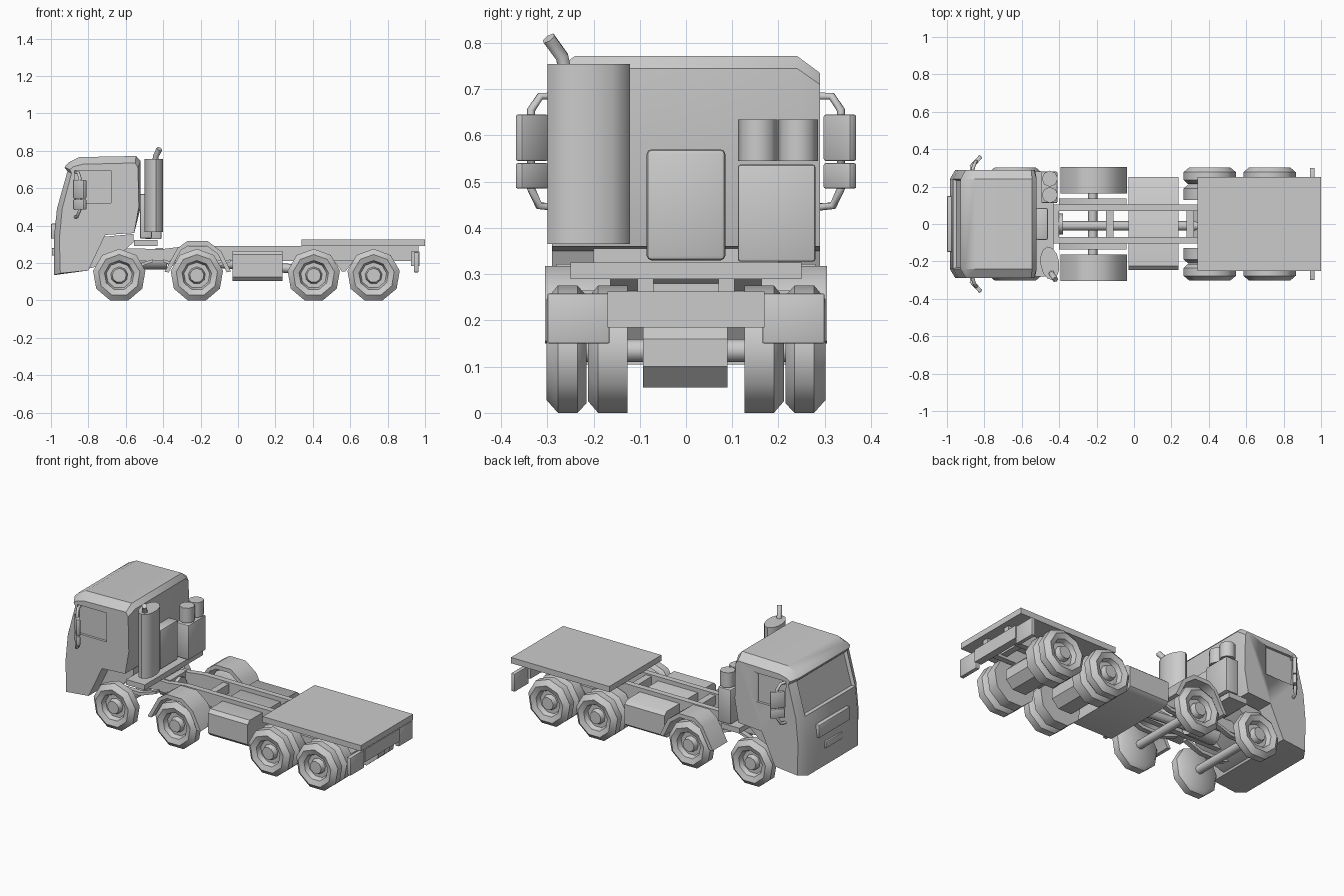
import bpy, bmesh
from math import radians, pi
from mathutils import Vector, Matrix

if "Cube" in bpy.data.objects:
    bpy.data.objects.remove(bpy.data.objects["Cube"])


def finish(bm, name, bevel=0, smooth=40):
    bmesh.ops.recalc_face_normals(bm, faces=bm.faces)
    me = bpy.data.meshes.new(name)
    bm.to_mesh(me)
    bm.free()
    ob = bpy.data.objects.new(name, me)
    bpy.context.collection.objects.link(ob)
    bpy.ops.object.select_all(action='DESELECT')
    bpy.context.view_layer.objects.active = ob
    ob.select_set(True)
    if bevel:
        m = ob.modifiers.new("bevel", 'BEVEL')
        m.width, m.segments, m.limit_method = bevel, 2, 'ANGLE'
        bpy.ops.object.modifier_apply(modifier="bevel")
    bpy.ops.object.shade_smooth_by_angle(angle=radians(smooth))
    return ob


def box(name, x0, x1, y0, y1, z0, z1, bevel=0, turn=0):
    bm = bmesh.new()
    c = Vector(((x0 + x1) / 2, (y0 + y1) / 2, (z0 + z1) / 2))
    mat = Matrix.Translation(c) @ Matrix.Rotation(turn, 4, 'Z') @ Matrix.Diagonal((x1 - x0, abs(y1 - y0), z1 - z0, 1))
    bmesh.ops.create_cube(bm, size=1, matrix=mat)
    return finish(bm, name, bevel)


def loft(bm, rings, caps=True):
    vs = [[bm.verts.new(p) for p in r] for r in rings]
    n = len(vs[0])
    strips = [[bm.faces.new((a[i], a[(i + 1) % n], b[(i + 1) % n], b[i])) for i in range(n)]
              for a, b in zip(vs, vs[1:])]
    if caps:
        bm.faces.new(vs[0])
        bm.faces.new(vs[-1])
    return strips


def prism(name, pts, y0, y1, bevel=0):
    bm = bmesh.new()
    loft(bm, [[(x, y, z) for x, z in pts] for y in (y0, y1)])
    return finish(bm, name, bevel)


def rod(name, a, b, r, sides=8, sx=1, sy=1):
    a, b = Vector(a), Vector(b)
    d = b - a
    bm = bmesh.new()
    mat = Matrix.Translation((a + b) / 2) @ d.to_track_quat('Z', 'Y').to_matrix().to_4x4() @ Matrix.Diagonal((sx, sy, 1, 1))
    bmesh.ops.create_cone(bm, cap_ends=True, segments=sides, radius1=r, radius2=r, depth=d.length, matrix=mat)
    return finish(bm, name, 0, 50)


def tube(name, pts, r):
    cu = bpy.data.curves.new(name, 'CURVE')
    cu.dimensions, cu.bevel_depth, cu.bevel_resolution, cu.use_fill_caps = '3D', r, 1, True
    sp = cu.splines.new('POLY')
    sp.points.add(len(pts) - 1)
    for p, q in zip(sp.points, pts):
        p.co = (*q, 1)
    ob = bpy.data.objects.new(name, cu)
    bpy.context.collection.objects.link(ob)


def wheel(name, x, side, profile, sides=9):
    # radius / y profile spun about the axle, flat on the ground
    bm = bmesh.new()
    vs = [bm.verts.new((0, y * side, -r)) for r, y in profile]
    es = [bm.edges.new(e) for e in zip(vs, vs[1:])]
    bmesh.ops.rotate(bm, verts=vs, matrix=Matrix.Rotation(pi / sides, 3, 'Y'))
    bmesh.ops.spin(bm, geom=vs + es, axis=(0, 1, 0), cent=(0, 0, 0), angle=2 * pi, steps=sides)
    bmesh.ops.remove_doubles(bm, verts=bm.verts, dist=1e-4)
    bmesh.ops.translate(bm, verts=bm.verts, vec=(x, 0, 0.1335))
    finish(bm, name, 0, 45)


# Cab: centre profile and narrower side profile (x, z, x_side, z_side)
cab_rows = [(-.985, .135, -.95, .145), (-.985, .33, -.955, .33), (-.968, .49, -.94, .49),
            (-.912, .69, -.89, .68), (-.928, .712, -.90, .70), (-.905, .738, -.88, .715),
            (-.85, .766, -.83, .728), (-.545, .772, -.55, .735), (-.52, .745, -.535, .71),
            (-.52, .5, -.53, .5), (-.555, .36, -.555, .36), (-.71, .35, -.71, .35), (-.80, .16, -.80, .16)]
bm = bmesh.new()
side_ring = lambda y: [(c, y, d) for a, b, c, d in cab_rows]
mid_ring = lambda y: [(a, y, b) for a, b, c, d in cab_rows]
strips = loft(bm, [side_ring(-.29), mid_ring(-.24), mid_ring(.24), side_ring(.29)])
bmesh.ops.recalc_face_normals(bm, faces=bm.faces)
bmesh.ops.inset_individual(bm, faces=[strips[1][2]], thickness=.012, depth=-.018)
cab = finish(bm, "cab", 0, 35)

# Side window recesses
for s in (1, -1):
    cut = prism("window_cutter", [(-.865, .52), (-.68, .52), (-.68, .695), (-.875, .695)], s * .275, s * .35)
    m = cab.modifiers.new("window", 'BOOLEAN')
    m.object, m.operation, m.solver = cut, 'DIFFERENCE', 'EXACT'
    bpy.context.view_layer.objects.active = cab
    bpy.ops.object.modifier_apply(modifier="window")
    bpy.data.objects.remove(cut)

# Front details and engine under the cab
box("grille_panel", -1.0, -.96, -.15, .15, .33, .41, .006)
box("bumper_slot", -.995, -.97, -.08, .08, .24, .28, .004)
prism("engine_housing", [(-.80, .17), (-.72, .34), (-.56, .355), (-.56, .31), (-.68, .2)], -.2, .2)
box("rear_platform", -.555, -.43, -.28, .28, .29, .322)

# Mirrors and their brackets
for s in (1, -1):
    tube("mirror_bracket", [(-.865, s * .28, .685), (-.855, s * .315, .685), (-.845, s * .335, .655),
                            (-.845, s * .335, .485), (-.86, s * .318, .448), (-.87, s * .285, .445)], .009)
    for z0, z1 in ((.545, .645), (.485, .54)):
        box("mirror", -.885, -.805, s * .333 - .011, s * .333 + .011, z0, z1, .004, s * radians(47))

# Equipment behind the cab
bm = bmesh.new()
mat = Matrix.Translation((-.45, -.21, .56)) @ Matrix.Rotation(radians(8), 4, 'Z') @ Matrix.Diagonal((.05, .09, 1, 1))
bmesh.ops.create_cone(bm, cap_ends=True, segments=12, radius1=1, radius2=1, depth=.39, matrix=mat)
finish(bm, "exhaust_silencer", 0, 50)
tube("exhaust_tip", [(-.44, -.262, .74), (-.44, -.268, .77), (-.42, -.297, .81)], .016)
box("air_cleaner", -.525, -.46, -.085, .085, .33, .57, .01)
box("equipment_cabinet", -.495, -.41, .112, .28, .327, .537, .006)
for y in (.155, .242):
    rod("canister", (-.45, y, .545), (-.45, y, .635), .043)

# Chassis
for s in (1, -1):
    prism("frame_rail", [(-.80, .21), (.96, .21), (.96, .29), (-.28, .29), (-.40, .275), (-.80, .28)],
          s * .07, s * .105)
    box("tail_hanger", .94, .965, s * .07, s * .105, .205, .29)
for x in (-.42, -.13, .3, .565, .85):
    box("cross_member", x - .02, x + .02, -.08, .08, .225, .28)
rod("gearbox", (-.56, 0, .22), (-.38, 0, .22), .055)
rod("drive_shaft", (-.40, -.01, .22), (.42, -.01, .16), .025)
box("load_deck", .34, 1.0, -.25, .25, .29, .325)
oct_tank = [(-.245, .125), (-.225, .105), (.225, .105), (.25, .125), (.25, .245), (.225, .265), (-.225, .265), (-.245, .245)]
bm = bmesh.new()
loft(bm, [[(x, y, z) for y, z in oct_tank] for x in (-.03, .237)])
finish(bm, "fuel_tank")

# Rear bumper bar and lamp boxes
box("rear_bar", .925, .97, -.17, .17, .185, .262)
for s in (1, -1):
    box("rear_lamp_box", .94, .965, s * .165, s * .3, .15, .258, .004)

# Axles, springs and differentials
axles = (-.635, -.22, .405, .725)
for i, x in enumerate(axles):
    rod("axle", (x, -.23, .135), (x, .23, .135), .025)
    if i > 1:
        prism("differential", [(x - .045, .055), (x + .045, .055), (x + .09, .1), (x + .09, .16),
                               (x + .045, .205), (x - .045, .205), (x - .09, .16), (x - .09, .1)], -.093, .09)
    else:
        for s in (1, -1):
            prism("leaf_spring", [(x - .18, .205), (x - .07, .165), (x + .07, .165), (x + .18, .205),
                                  (x + .18, .22), (x + .07, .185), (x - .07, .185), (x - .18, .22)], s * .105, s * .135)
for s in (1, -1):
    prism("bogie_pivot", [(.51, .215), (.62, .215), (.575, .155), (.555, .155)], s * .085, s * .13)

# Wheels: dished outer tyre, plus an inner twin on the two rear axles
outer = [(0, .292), (.038, .292), (.046, .262), (.07, .262), (.08, .29), (.112, .302), (.142, .277),
         (.142, .235), (.12, .215), (0, .215)]
inner = [(0, .212), (.115, .212), (.142, .19), (.142, .15), (.142, .127), (0, .127)]
for i, x in enumerate(axles):
    for s in (1, -1):
        wheel("wheel", x, s, outer)
        if i > 1:
            wheel("inner_wheel", x, s, inner)

# Mudguards over the second axle
arc_out = [(-.393, .152), (-.323, .28), (-.27, .318), (-.163, .318), (-.09, .262), (-.038, .155)]
arc_in = [(-.06, .15), (-.108, .248), (-.172, .294), (-.262, .294), (-.305, .268), (-.37, .15)]
for s in (1, -1):
    prism("mudguard", arc_out + arc_in, s * .163, s * .305)
